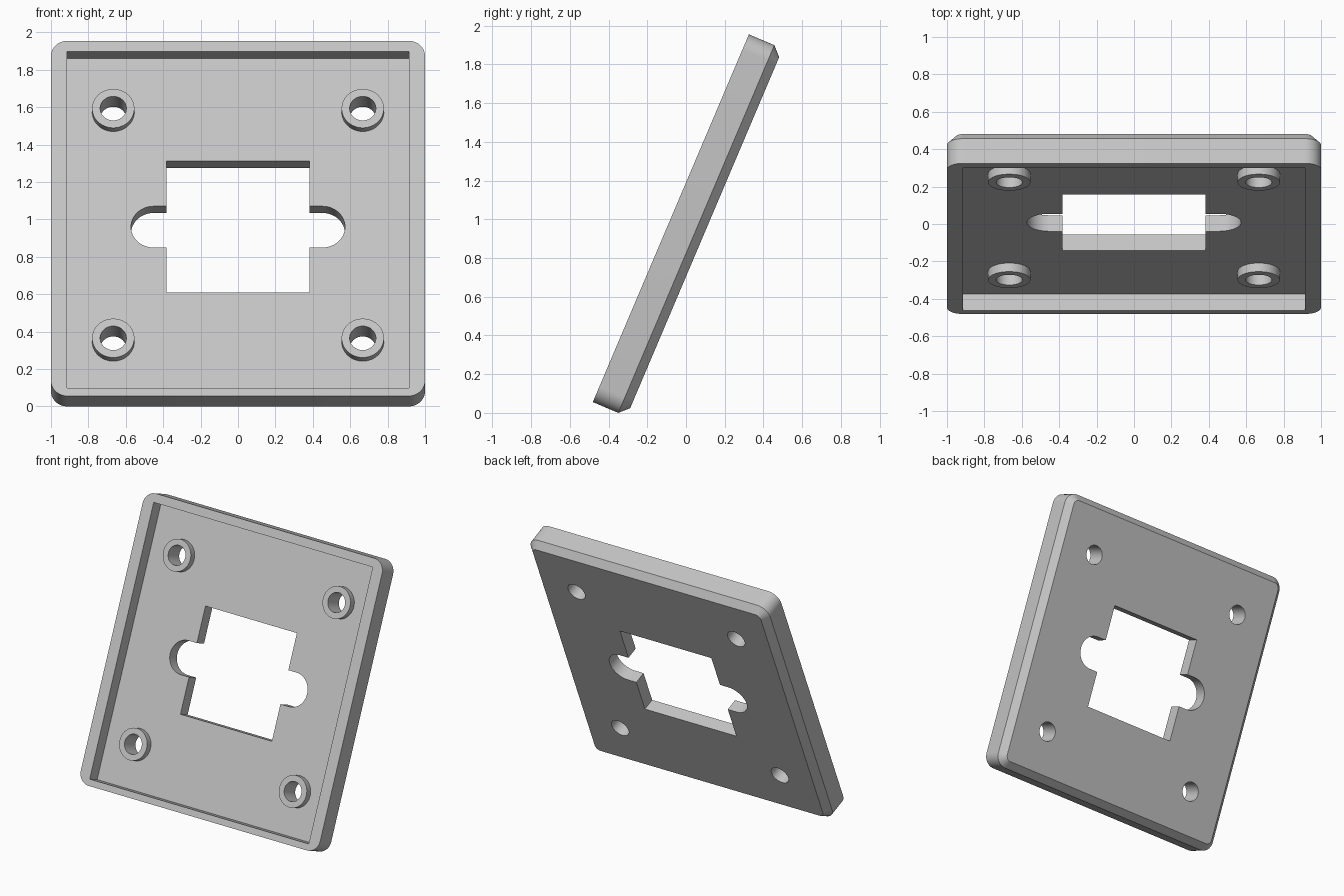
import bpy, bmesh, math
from mathutils import Matrix

if "Cube" in bpy.data.objects:
    bpy.data.objects.remove(bpy.data.objects["Cube"])

W, H, T, C = 2.0, 2.063, 0.19, 0.047    # width, height, thickness, back chamfer
TILT = math.radians(23)
V0 = -0.008                             # inner features sit slightly low
FLOOR, BOSS_TOP = 0.097, 0.047          # depths behind the front face

grey = bpy.data.materials.new("light grey")
grey.diffuse_color = (0.55, 0.55, 0.55, 1)
grey.use_nodes = True
grey.node_tree.nodes["Principled BSDF"].inputs["Base Color"].default_value = grey.diffuse_color


def arc(cx, cz, r, a0, a1, n):
    return [(cx + r * math.cos(math.radians(a0 + (a1 - a0) * i / n)),
             cz + r * math.sin(math.radians(a0 + (a1 - a0) * i / n))) for i in range(n + 1)]


def circle(cx, cz, r, n=48):
    return arc(cx, cz, r, 0, 360, n)[:-1]


def rounded(w, h, r):
    pts = []
    for sx, sz, a in ((1, 1, 0), (-1, 1, 90), (-1, -1, 180), (1, -1, 270)):
        pts += arc(sx * (w / 2 - r), sz * (h / 2 - r), r, a, a + 90, 10)
    return pts


def loft(name, sections):
    """Solid through (depth, outline) sections, depth running along y."""
    bm = bmesh.new()
    rings = [[bm.verts.new((x, d, z)) for x, z in pts] for d, pts in sections]
    n = len(rings[0])
    for a, b in zip(rings, rings[1:]):
        for i in range(n):
            j = (i + 1) % n
            bm.faces.new((a[i], a[j], b[j], b[i]))
    bm.faces.new(rings[0])
    bm.faces.new(rings[-1])
    bmesh.ops.recalc_face_normals(bm, faces=bm.faces)
    me = bpy.data.meshes.new(name)
    bm.to_mesh(me)
    bm.free()
    me.materials.append(grey)
    ob = bpy.data.objects.new(name, me)
    bpy.context.collection.objects.link(ob)
    return ob


def combine(target, tool, op):
    mod = target.modifiers.new("bool", 'BOOLEAN')
    mod.operation, mod.solver, mod.object = op, 'EXACT', tool
    tool.hide_render = True
    bpy.context.view_layer.objects.active = target
    bpy.ops.object.modifier_apply(modifier=mod.name)
    bpy.data.objects.remove(tool)


# plate with rounded corners and chamfered back
plate = loft("tilted_plate", [(0, rounded(W, H, 0.088)),
                              (T - C, rounded(W, H, 0.088)),
                              (T, rounded(W - 2 * C, H - 2 * C, 0.041))])

# shallow square-cornered recess in the front
rx, rz = 0.915, 0.977
box = [(-rx, V0 - rz), (rx, V0 - rz), (rx, V0 + rz), (-rx, V0 + rz)]
combine(plate, loft("recess_cutter", [(-0.1, box), (FLOOR, box)]), 'DIFFERENCE')

# square opening with a round-ended slot on each side
s, sr, sx = 0.382, 0.12, 0.452
opening = ([(s, V0 - s), (s, V0 - sr)] + arc(sx, V0, sr, -90, 90, 24) +
           [(s, V0 + sr), (s, V0 + s), (-s, V0 + s), (-s, V0 + sr)] +
           arc(-sx, V0, sr, 90, 270, 24) + [(-s, V0 - sr), (-s, V0 - s)])
combine(plate, loft("opening_cutter", [(-0.1, opening), (0.4, opening)]), 'DIFFERENCE')

# four screw bosses with through holes
for x in (-0.667, 0.667):
    for z in (V0 - 0.667, V0 + 0.667):
        ring, hole = circle(x, z, 0.113), circle(x, z, 0.07)
        combine(plate, loft("boss", [(BOSS_TOP, ring), (0.13, ring)]), 'UNION')
        combine(plate, loft("hole_cutter", [(-0.1, hole), (0.4, hole)]), 'DIFFERENCE')

# lean the plate back, centre it and stand it on the ground
me = plate.data
me.transform(Matrix.Rotation(-TILT, 4, 'X'))
ys = [v.co.y for v in me.vertices]
zs = [v.co.z for v in me.vertices]
me.transform(Matrix.Translation((0, -(min(ys) + max(ys)) / 2, -min(zs))))

bpy.ops.object.select_all(action='DESELECT')
plate.select_set(True)
bpy.context.view_layer.objects.active = plate
bpy.ops.object.shade_smooth_by_angle(angle=math.radians(30))
